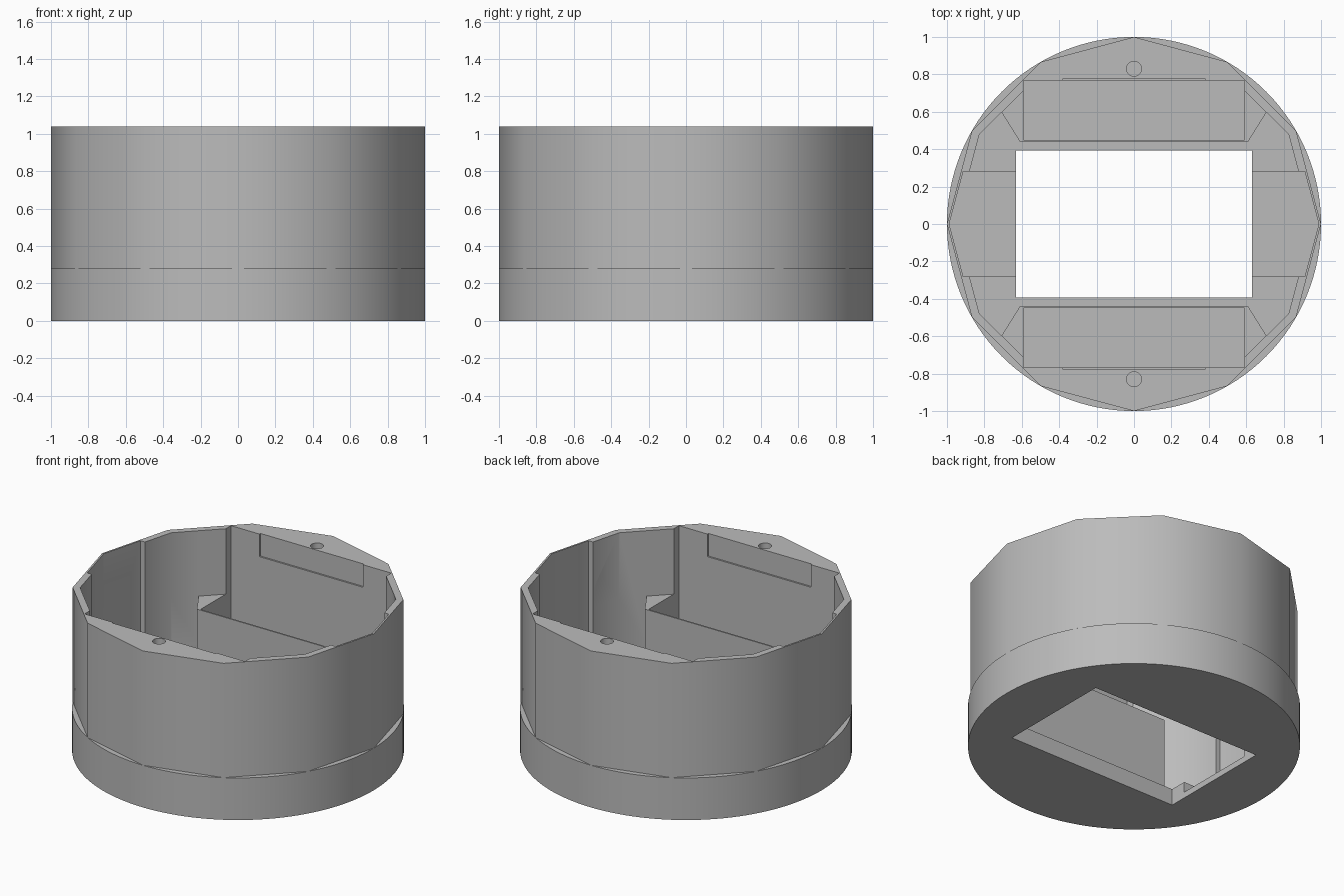
import bpy, bmesh, math

if "Cube" in bpy.data.objects:
    bpy.data.objects.remove(bpy.data.objects["Cube"], do_unlink=True)

HEIGHT, STEP, ABOVE = 1.04, 0.28, 1.3
FLOOR, LEDGE = 0.11, 0.605

grey = bpy.data.materials.new("plain grey")
grey.use_nodes = True
colour = (0.5, 0.5, 0.5, 1)
grey.diffuse_color = colour
grey.node_tree.nodes["Principled BSDF"].inputs["Base Color"].default_value = colour


def prism(name, outline, z0, z1):
    """Extrude a flat outline between two heights."""
    bm = bmesh.new()
    face = bm.faces.new([bm.verts.new((x, y, z0)) for x, y in outline])
    top = bmesh.ops.extrude_face_region(bm, geom=[face])["geom"]
    bmesh.ops.translate(bm, vec=(0, 0, z1 - z0),
                        verts=[v for v in top if isinstance(v, bmesh.types.BMVert)])
    bmesh.ops.recalc_face_normals(bm, faces=bm.faces)
    mesh = bpy.data.meshes.new(name)
    bm.to_mesh(mesh)
    bm.free()
    mesh.materials.append(grey)
    obj = bpy.data.objects.new(name, mesh)
    bpy.context.collection.objects.link(obj)
    return obj


def ring(radius, sides, cx=0, cy=0):
    turn = 2 * math.pi / sides
    return [(cx + radius * math.cos(i * turn), cy + radius * math.sin(i * turn))
            for i in range(sides)]


def box(x0, x1, y0, y1):
    return [(x0, y0), (x1, y0), (x1, y1), (x0, y1)]


def four_way(quarter):
    """Mirror a quarter outline, running from the x axis, over both axes."""
    right = [(x, -y) for x, y in reversed(quarter) if y > 0] + quarter
    return right + [(-x, y) for x, y in reversed(right)]


# Solid parts
base = prism("round_base", ring(1, 128), 0, STEP)
wall = prism("twelve_sided_wall", ring(1, 12), STEP, HEIGHT)

# Cavities
inner = 0.955
corner = (inner * math.cos(math.pi / 6), inner * 0.5)
cutters = [
    prism("floor_opening_cutter", box(-0.63, 0.63, -0.393, 0.393), -0.2, ABOVE),
    prism("lower_cavity_cutter",
          four_way([(inner, 0), corner, (0.708, 0.597), (0.61, 0.44)]), FLOOR, ABOVE),
    prism("upper_cavity_cutter",
          four_way([(inner, 0), corner, (0.59, 0.714), (0.59, 0.768)]), LEDGE, ABOVE),
    prism("side_recess_cutter",
          four_way([(0.988, 0), (0.913, 0.28)]), 0.04, ABOVE),
]
for side in (-1, 1):
    cutters += [
        prism("pocket_cutter", box(-0.59, 0.59, *sorted((side * 0.45, side * 0.768))),
              FLOOR, ABOVE),
        prism("rim_notch_cutter", box(-0.38, 0.38, *sorted((side * 0.7, side * 0.779))),
              0.89, ABOVE),
        prism("screw_hole_cutter", ring(0.04, 32, 0, side * 0.83), 0.7, ABOVE),
    ]

# Carve and shade both parts
for part in (base, wall):
    bpy.ops.object.select_all(action='DESELECT')
    part.select_set(True)
    bpy.context.view_layer.objects.active = part
    for cutter in cutters:
        mod = part.modifiers.new("carve", 'BOOLEAN')
        mod.operation = 'DIFFERENCE'
        mod.solver = 'EXACT'
        mod.object = cutter
        bpy.ops.object.modifier_apply(modifier=mod.name)
    bpy.ops.object.shade_smooth_by_angle(angle=math.radians(31))

for cutter in cutters:
    bpy.data.objects.remove(cutter, do_unlink=True)
